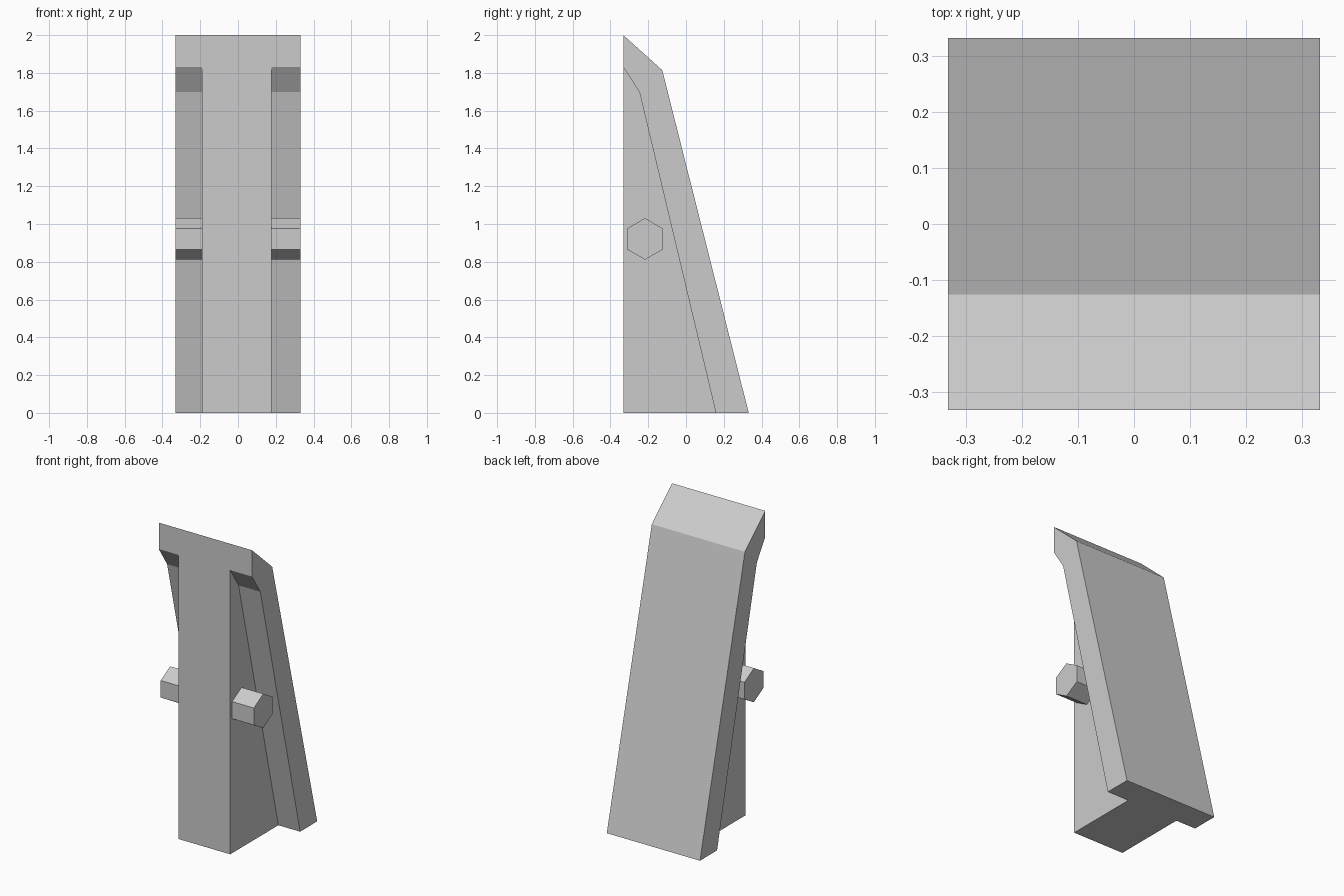
import bpy, bmesh, math

if "Cube" in bpy.data.objects:
    bpy.data.objects.remove(bpy.data.objects["Cube"])


def extrude_x(name, profile, x0, x1):
    """Solid made by sweeping a (y, z) profile from x0 to x1."""
    bm = bmesh.new()
    face = bm.faces.new([bm.verts.new((x0, y, z)) for y, z in profile])
    ext = bmesh.ops.extrude_face_region(bm, geom=[face], use_keep_orig=True)
    verts = [g for g in ext["geom"] if isinstance(g, bmesh.types.BMVert)]
    bmesh.ops.translate(bm, verts=verts, vec=(x1 - x0, 0, 0))
    bmesh.ops.recalc_face_normals(bm, faces=bm.faces)
    mesh = bpy.data.meshes.new(name)
    bm.to_mesh(mesh)
    bm.free()
    obj = bpy.data.objects.new(name, mesh)
    bpy.context.collection.objects.link(obj)
    return obj


HALF = 0.332
WEB_LEFT, WEB_RIGHT = -0.19, 0.177

# Sloping back plate with its hooked top
extrude_x("back_plate", [(-HALF, 2), (-0.126, 1.815), (HALF, 0),
                         (0.158, 0), (-0.247, 1.70), (-HALF, 1.83)], -HALF, HALF)

# Upright central web in front of the plate
extrude_x("central_web", [(-HALF, 0), (0.158, 0), (-0.247, 1.70), (-HALF, 1.83)],
          WEB_LEFT, WEB_RIGHT)

# Hexagonal pegs on both sides of the web
hexagon = [(-0.217 + 0.11 * math.sin(math.radians(60 * i)),
            0.921 + 0.11 * math.cos(math.radians(60 * i))) for i in range(6)]
extrude_x("left_peg", hexagon, -HALF, WEB_LEFT)
extrude_x("right_peg", hexagon, WEB_RIGHT, HALF)
